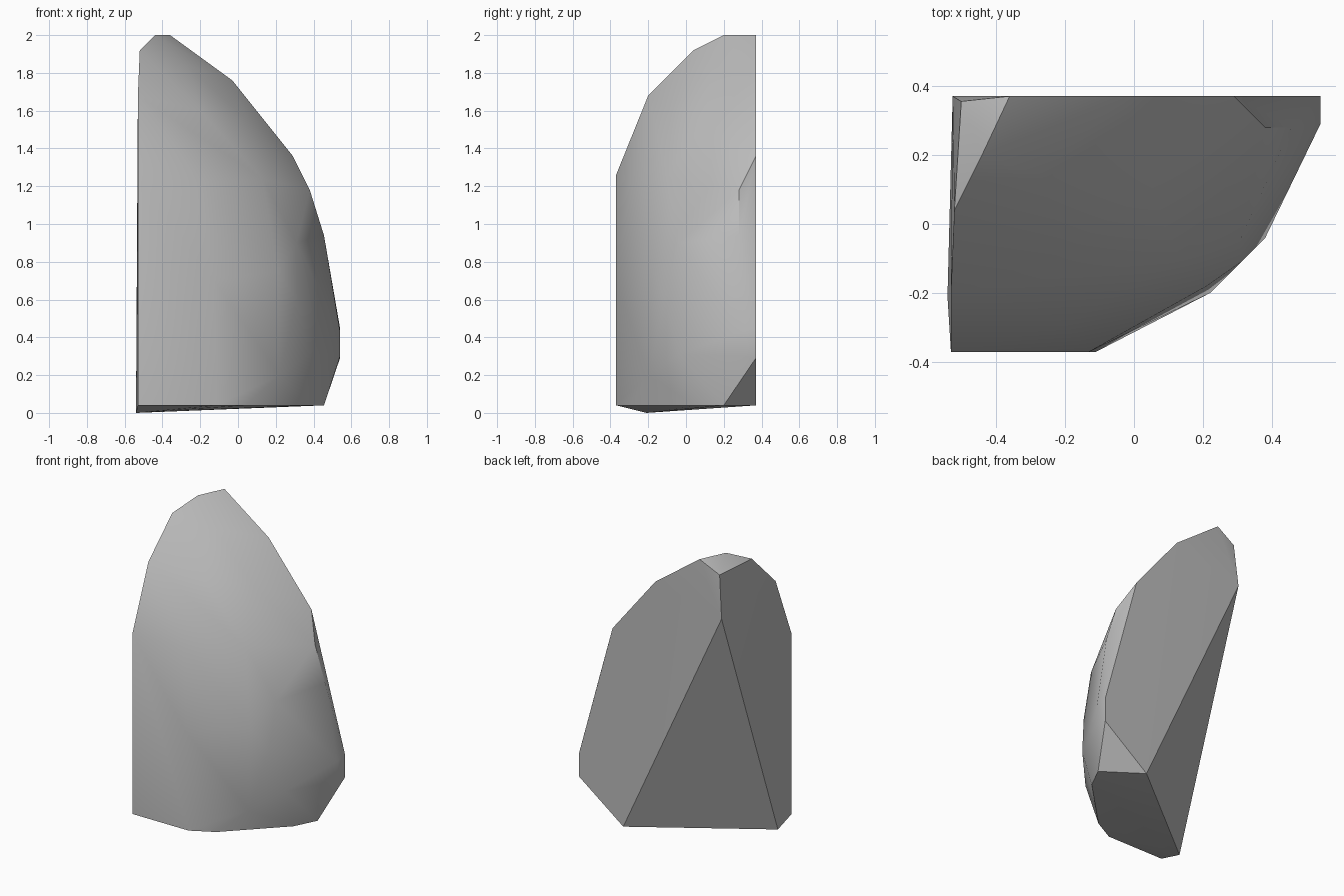
import bpy
import bmesh
import math

default_cube = bpy.data.objects.get("Cube")
if default_cube:
    bpy.data.objects.remove(default_cube, do_unlink=True)


def make_material(name, colour):
    material = bpy.data.materials.new(name)
    material.use_nodes = True
    material.diffuse_color = colour
    shader = next(n for n in material.node_tree.nodes if n.type == 'BSDF_PRINCIPLED')
    shader.inputs["Base Color"].default_value = colour
    shader.inputs["Roughness"].default_value = 0.9
    return material


def make_hull(name, sections, material):
    """Wrap a convex boulder skin around corner points, grouped by section."""
    bm = bmesh.new()
    for points in sections.values():
        for point in points:
            bm.verts.new(point)
    result = bmesh.ops.convex_hull(bm, input=bm.verts, use_existing_faces=False)
    unused = {v for v in result["geom_interior"] + result["geom_unused"]
              if isinstance(v, bmesh.types.BMVert)}
    bmesh.ops.delete(bm, geom=list(unused), context='VERTS')
    # Merge the nearly flat triangles of the cleaved faces
    bmesh.ops.dissolve_limit(bm, angle_limit=math.radians(2),
                             verts=bm.verts, edges=bm.edges)
    bmesh.ops.recalc_face_normals(bm, faces=bm.faces)
    mesh = bpy.data.meshes.new(name)
    bm.to_mesh(mesh)
    bm.free()
    mesh.materials.append(material)
    rock = bpy.data.objects.new(name, mesh)
    bpy.context.collection.objects.link(rock)
    return rock


sections = {
    # Slightly tilted underside
    "base": [(-.54, -.21, 0), (-.53, -.37, .04), (-.11, -.37, .04), (.04, -.29, .04),
             (.38, .05, .04), (.455, .2, .04), (.21, .37, .04)],
    # Widest band near the ground
    "girth": [(.22, -.2, .2), (.38, -.04, .31), (.54, .29, .3), (.54, .29, .43),
              (.54, .37, .29), (.54, .37, .45)],
    # Rounded front flank
    "flank": [(-.13, -.37, .7), (.21, -.18, .75), (.31, -.11, .6), (.31, -.04, .9),
              (-.2, -.29, 1.22), (.13, -.1, 1.24)],
    # Chamfer beside the back face
    "chamfer": [(.38, .28, 1.18), (.455, .28, .94), (.29, .37, 1.36)],
    # Shoulder narrowing to the crest
    "shoulder": [(-.53, -.37, 1.26), (-.53, -.2, 1.68), (-.2, -.08, 1.6),
                 (.05, .1, 1.55), (-.27, .14, 1.84), (-.03, .37, 1.76)],
    # Small slanted crest and the corner below it
    "crest": [(-.52, .04, 1.92), (-.44, .2, 2), (-.36, .37, 2),
              (-.5, .355, 1.925), (-.525, .37, 1.64)],
}

stone = make_material("stone grey", (.5, .5, .5, 1))
boulder = make_hull("boulder", sections, stone)

# Soft weathered front, crisp broken edges
bpy.ops.object.select_all(action='DESELECT')
boulder.select_set(True)
bpy.context.view_layer.objects.active = boulder
bpy.ops.object.shade_smooth_by_angle(angle=math.radians(32))
